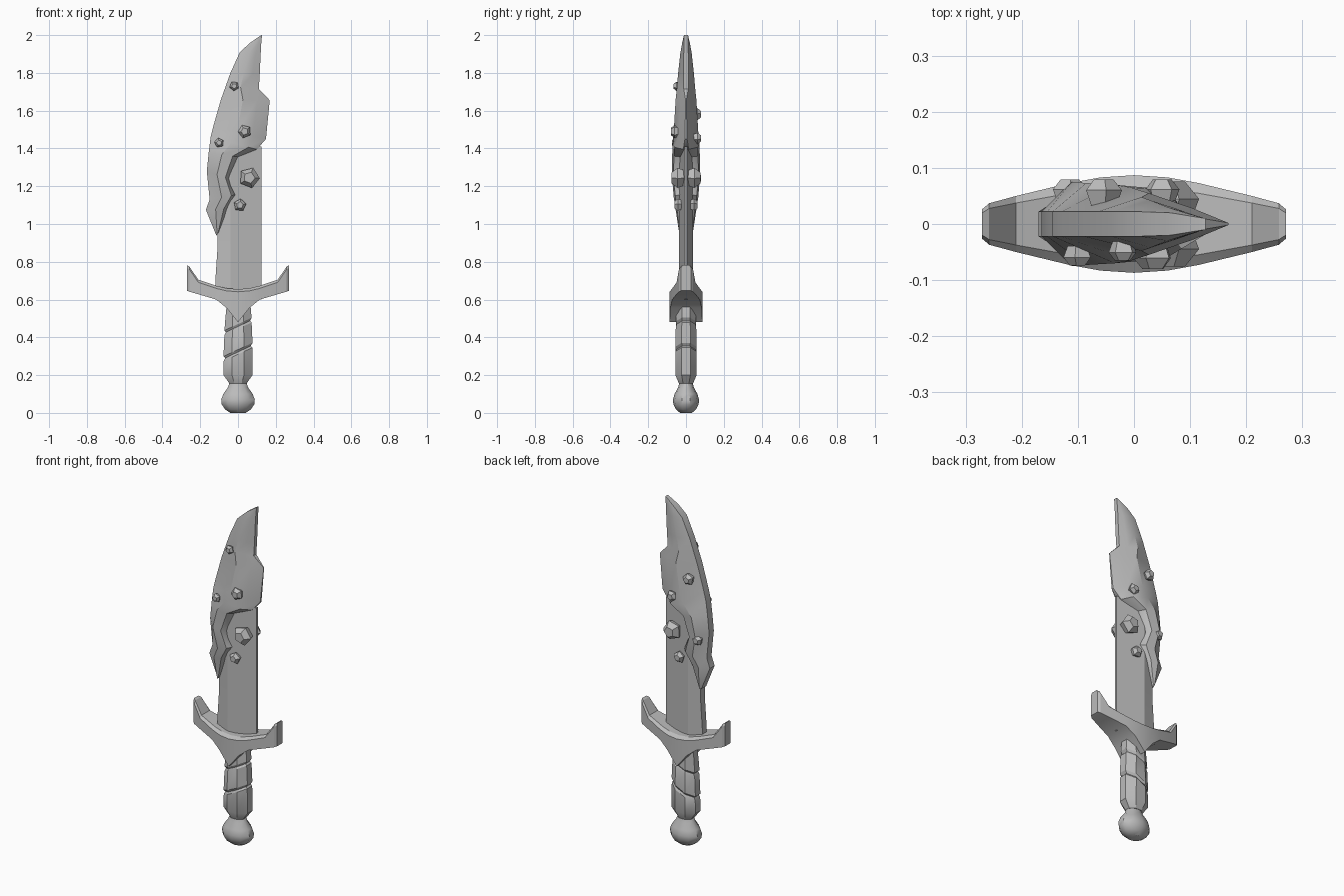
import bpy
import bmesh
import math
from mathutils import Matrix, Vector

default_cube = bpy.data.objects.get("Cube")
if default_cube:
    bpy.data.objects.remove(default_cube, do_unlink=True)

grey = bpy.data.materials.new("plain_grey")
grey.use_nodes = True
colour = (0.5, 0.5, 0.5, 1)
grey.diffuse_color = colour
grey.node_tree.nodes["Principled BSDF"].inputs["Base Color"].default_value = colour


def finish(name, bm, angle):
    """Turn a bmesh into a named, shaded object."""
    bmesh.ops.recalc_face_normals(bm, faces=bm.faces)
    mesh = bpy.data.meshes.new(name)
    bm.to_mesh(mesh)
    bm.free()
    mesh.materials.append(grey)
    obj = bpy.data.objects.new(name, mesh)
    bpy.context.collection.objects.link(obj)
    if angle:
        bpy.ops.object.select_all(action="DESELECT")
        obj.select_set(True)
        bpy.context.view_layer.objects.active = obj
        bpy.ops.object.shade_smooth_by_angle(angle=math.radians(angle))
    return obj


def loft(name, rings, angle=30):
    """Skin a stack of closed rings and cap both ends."""
    bm = bmesh.new()
    loops = [[bm.verts.new(p) for p in ring] for ring in rings]
    count = len(loops[0])
    for low, high in zip(loops, loops[1:]):
        for i in range(count):
            j = (i + 1) % count
            bm.faces.new((low[i], low[j], high[j], high[i]))
    bm.faces.new(loops[0])
    bm.faces.new(loops[-1])
    return finish(name, bm, angle)


def mirrored(half):
    """Close a front half section with its copy on the back."""
    return half + [(x, -y, z) for x, y, z in reversed(half)]


def oval(z, rx, ry, tilt=0, sides=8):
    """Ring around the handle, optionally sloping up towards +x."""
    ring = []
    for i in range(sides):
        a = math.tau * (i + 0.5) / sides
        x = rx * math.cos(a) / math.cos(math.pi / sides)
        y = ry * math.sin(a) / math.cos(math.pi / sides)
        ring.append((x, y, z + tilt * x))
    return ring


# Inner blade: blunt spine, off-centre ridge, thin cutting edge
core = []
for z, spine in ((0.6, -0.122), (0.7, -0.12), (0.88, -0.108), (1.0, -0.108), (1.41, -0.11)):
    core.append(mirrored([(spine, -0.02, z), (-0.04, -0.038, z), (0.125, -0.006, z)]))
loft("inner_blade", core, 20)

# Broken outer blade: spine x, z, edge x, z, ridge thickness, edge thickness
rows = [
    (-0.115, 0.94, -0.105, 0.95, 0.035, 0.02),
    (-0.17, 1.075, -0.055, 1.08, 0.055, 0.028),
    (-0.15, 1.13, -0.01, 1.155, 0.065, 0.028),
    (-0.165, 1.28, -0.045, 1.24, 0.075, 0.028),
    (-0.155, 1.38, 0.0, 1.355, 0.073, 0.028),
    (-0.145, 1.46, 0.1, 1.395, 0.07, 0.014),
    (-0.13, 1.52, 0.148, 1.45, 0.065, 0.006),
    (-0.09, 1.66, 0.168, 1.655, 0.055, 0.002),
    (-0.065, 1.73, 0.11, 1.715, 0.048, 0.012),
    (-0.04, 1.8, 0.115, 1.79, 0.042, 0.012),
    (0.01, 1.91, 0.12, 1.9, 0.03, 0.012),
    (0.065, 1.96, 0.123, 1.955, 0.02, 0.011),
    (0.12, 1.998, 0.127, 2.0, 0.011, 0.01),
]
shell = []
for i, (sx, sz, ex, ez, thick, edge) in enumerate(rows):
    spine, rim = Vector((sx, 0, sz)), Vector((ex, 0, ez))
    ragged = i < 6
    section = (
        (0, min(0.022, thick)),
        (0.45, thick),
        (0.82 if ragged else 0.75, thick * 0.88 if ragged else (thick + edge) / 2),
        (1, edge),
    )
    half = []
    for f, y in section:
        p = spine.lerp(rim, f)
        half.append((p.x, -y, p.z))
    shell.append(mirrored(half))
loft("outer_blade", shell, 35)

# Cross guard: x, top, bottom, half depth, mirrored left to right
columns = [
    (0, 0.655, 0.48, 0.087),
    (0.06, 0.66, 0.555, 0.083),
    (0.115, 0.673, 0.6, 0.073),
    (0.21, 0.705, 0.628, 0.05),
    (0.258, 0.775, 0.642, 0.037),
    (0.271, 0.782, 0.647, 0.026),
]
both = [(-x, t, b, d) for x, t, b, d in reversed(columns[1:])] + columns
guard = []
for x, top, bottom, depth in both:
    guard.append(mirrored([
        (x, -depth, bottom),
        (x, -depth, top - 0.014),
        (x, -depth * 0.75, top),
    ]))
loft("cross_guard", guard, 25)

# Grip: overlapping wrapped bands sloping across the handle
slope = 0.47
loft("grip_lower_band", [
    oval(0.155, 0.045, 0.037), oval(0.2, 0.077, 0.056),
    oval(0.31, 0.076, 0.056, slope), oval(0.33, 0.062, 0.045, slope),
])
loft("grip_middle_band", [
    oval(0.315, 0.062, 0.045, slope), oval(0.335, 0.077, 0.056, slope),
    oval(0.445, 0.072, 0.054, slope), oval(0.465, 0.058, 0.044, slope),
])
loft("grip_upper_band", [
    oval(0.45, 0.058, 0.044, slope), oval(0.47, 0.072, 0.054, slope),
    oval(0.54, 0.066, 0.05, slope), oval(0.62, 0.055, 0.045),
])

# Pommel: rounded knob with a narrow neck
knob = ((0, 0.04), (0.018, 0.068), (0.045, 0.086), (0.07, 0.089),
        (0.1, 0.078), (0.135, 0.053), (0.17, 0.042))
loft("pommel", [oval(z, r, r * 0.74, sides=10) for z, r in knob], 40)


# Studs: five-sided faceted stones on both faces of the blade
def stud(name, x, z, radius, surface, side):
    rings = []
    for y, scale in ((-0.5, 0.7), (0.3, 1), (0.85, 0.55)):
        ring = []
        for i in range(5):
            a = math.tau * i / 5 + x * 20
            ring.append((
                x + radius * scale * math.cos(a),
                side * (surface + y * radius),
                z + radius * scale * math.sin(a),
            ))
        rings.append(ring)
    loft(name, rings, 0)


front_studs = ((-0.02, 1.73, 0.026, 0.043), (0.035, 1.49, 0.036, 0.05),
               (-0.1, 1.43, 0.026, 0.052), (0.06, 1.245, 0.056, 0.028),
               (0.01, 1.1, 0.034, 0.033))
back_studs = ((-0.055, 1.58, 0.034, 0.05), (0.05, 1.455, 0.032, 0.052),
              (0.06, 1.245, 0.056, 0.028), (-0.115, 1.24, 0.032, 0.052),
              (0.015, 1.1, 0.034, 0.033))
for label, side, studs in (("front", -1, front_studs), ("back", 1, back_studs)):
    for number, values in enumerate(studs, 1):
        stud(f"{label}_stud_{number}", *values, side)
